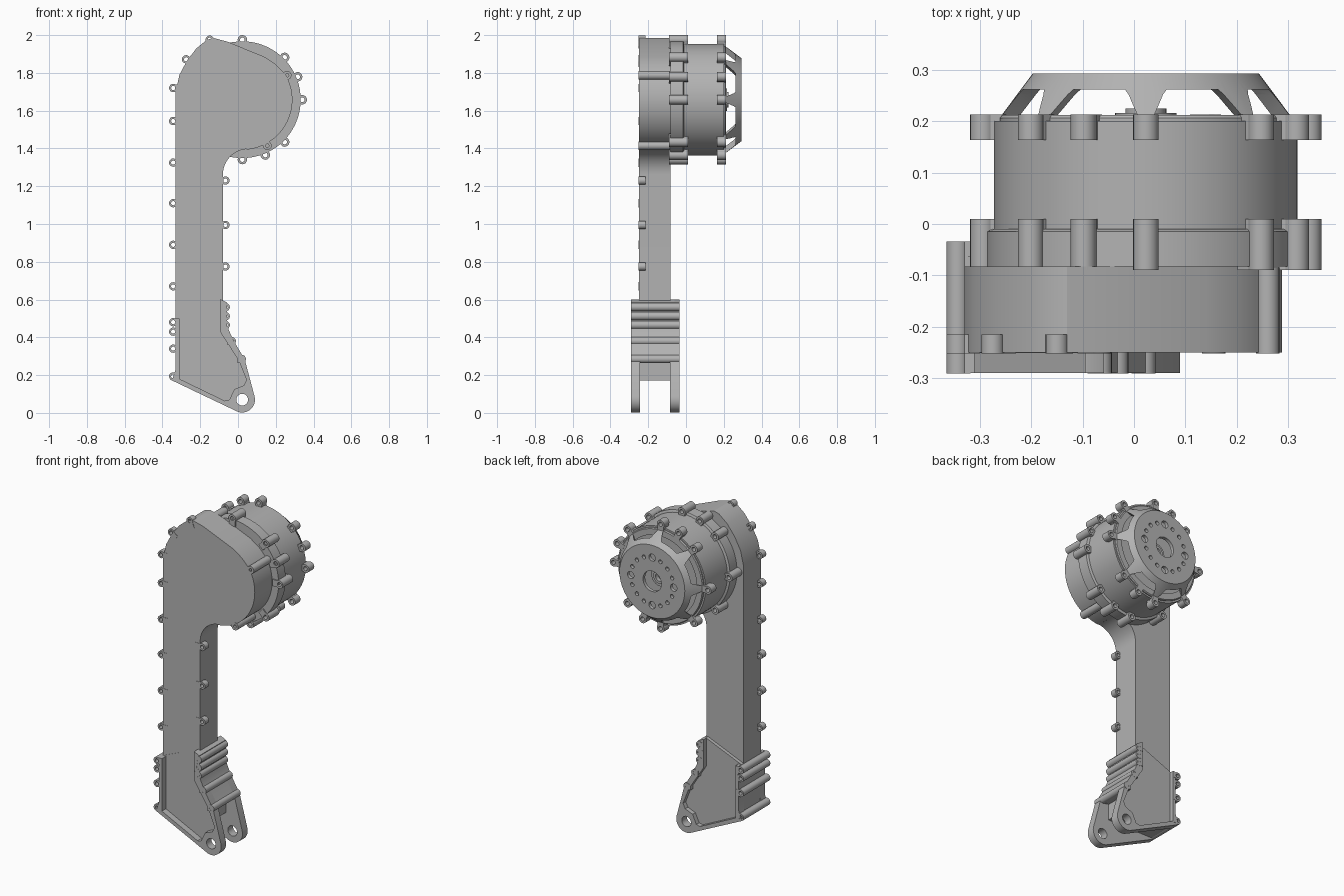
import bpy, bmesh
from math import sin, cos, radians, tau, hypot
from mathutils import Matrix, Vector

if "Cube" in bpy.data.objects:
    bpy.data.objects.remove(bpy.data.objects["Cube"])

gray = bpy.data.materials.new("machined_gray")
gray.use_nodes = True
gray.diffuse_color = (0.45, 0.45, 0.45, 1)
gray.node_tree.nodes["Principled BSDF"].inputs["Base Color"].default_value = gray.diffuse_color

CX, CZ = 0.023, 1.658            # motor axis, running along y
PIVOT = (0.022, 0.07)            # fork pin axis


def arc(cx, cz, r, a0, a1, n):
    steps = [radians(a0 + (a1 - a0) * i / n) for i in range(n + 1)]
    return [(cx + r * cos(a), cz + r * sin(a)) for a in steps]


def prism(bm, pts, y0, y1):
    """Extrude an x-z outline along y."""
    front = [bm.verts.new((x, y0, z)) for x, z in pts]
    back = [bm.verts.new((x, y1, z)) for x, z in pts]
    bm.faces.new(front)
    bm.faces.new(back[::-1])
    for i in range(len(pts)):
        j = (i + 1) % len(pts)
        bm.faces.new((front[i], back[i], back[j], front[j]))


def revolve(bm, cx, cz, profile, n=24):
    """Spin a closed (radius, y) profile about a y-parallel axis."""
    rings = []
    for k in range(n):
        a = tau * k / n
        rings.append([bm.verts.new((cx + r * cos(a), y, cz + r * sin(a))) for r, y in profile])
    m = len(profile)
    for k in range(n):
        p, q = rings[k], rings[(k + 1) % n]
        for i in range(m):
            j = (i + 1) % m
            if profile[i][0] + profile[j][0] > 0:
                bm.faces.new((p[i], p[j], q[j], q[i]))


def tube(bm, x, z, r, hole, y0, y1, n=20):
    revolve(bm, x, z, [(r, y0), (r, y1), (hole, y1), (hole, y0)], n)


def lug(bm, x, z, dx, dz, r, y0, y1, depth=0.03):
    """Bolt ear: a ring with a web running inward against (dx, dz)."""
    tube(bm, x, z, r, r * 0.5, y0, y1)
    d = hypot(dx, dz)
    dx, dz = dx / d, dz / d
    web = [(-0.6, r * 0.8), (-0.6, -r * 0.8)]
    near = [(x + dx * s * r - dz * t, z + dz * s * r + dx * t) for s, t in web]
    far = [(px - dx * depth, pz - dz * depth) for px, pz in near]
    prism(bm, [near[0], near[1], far[1], far[0]], y0, y1)


def finish(name, bm, cutter=None):
    bmesh.ops.remove_doubles(bm, verts=bm.verts, dist=1e-6)
    bmesh.ops.recalc_face_normals(bm, faces=bm.faces)
    mesh = bpy.data.meshes.new(name)
    bm.to_mesh(mesh)
    bm.free()
    ob = bpy.data.objects.new(name, mesh)
    bpy.context.collection.objects.link(ob)
    if cutter:
        mod = ob.modifiers.new("cut", 'BOOLEAN')
        mod.operation, mod.solver, mod.object = 'DIFFERENCE', 'EXACT', cutter
        graph = bpy.context.evaluated_depsgraph_get()
        mesh = bpy.data.meshes.new_from_object(ob.evaluated_get(graph))
        ob.modifiers.clear()
        ob.data = mesh
        bpy.data.objects.remove(cutter)
    mesh.materials.clear()
    mesh.materials.append(gray)
    mesh.shade_smooth()
    mesh.set_sharp_from_angle(angle=radians(30))
    return ob


# Arm and head housing
bm = bmesh.new()
outline = [(-0.33, 0.3), (-0.33, 1.7), (-0.31, 1.79), (-0.27, 1.865), (-0.22, 1.93),
           (-0.165, 1.975), (-0.13, 1.985), (-0.055, 1.965), (0.14, 1.885), (0.2, 1.845)]
outline += arc(CX, CZ, 0.265, 30, -85, 30) + arc(0.055, 1.262, 0.135, 95, 180, 14)
outline += [(-0.08, 0.3)]
prism(bm, outline, -0.25, -0.083)
finish("arm_housing", bm)

# Bolt ears along the arm edge
bm = bmesh.new()
for z in (0.67, 0.89, 1.11, 1.325, 1.545, 1.72):
    lug(bm, -0.343, z, -1, 0, 0.022, -0.252, -0.215)
for z in (0.775, 0.995, 1.23):
    lug(bm, -0.067, z, 1, 0, 0.022, -0.252, -0.215)
for x, z in ((-0.275, 1.872), (-0.15, 1.976)):
    lug(bm, x, z, x + 0.05, z - 1.7, 0.022, -0.252, -0.215)
finish("arm_bolt_ears", bm)

# Long bolt posts on the round side of the head
bm = bmesh.new()
for x, z in ((0.26, 1.787), (0.155, 1.415)):
    tube(bm, x, z, 0.023, 0.009, -0.252, -0.085)
finish("head_bolt_posts", bm)

# Motor flange, drum and recessed shaft boss
bm = bmesh.new()
revolve(bm, CX, CZ, [(0, -0.083), (0.309, -0.083), (0.309, -0.015), (0.3, -0.01), (0, -0.01)], 72)
finish("motor_flange", bm)
bm = bmesh.new()
revolve(bm, CX, CZ, [(0, -0.02), (0.295, -0.02), (0.295, 0.2), (0, 0.2)], 72)
finish("motor_drum", bm)
bm = bmesh.new()
tube(bm, CX, CZ, 0.06, 0.025, 0.195, 0.216, 32)
tube(bm, CX, CZ, 0.04, 0.025, 0.2, 0.225, 32)
finish("shaft_boss", bm)

# Bolt ears around both ends of the drum
ear_angles = [45 * i for i in range(8)] + [22.5, 112.5, 292.5]
for name, y0, y1 in (("flange_bolt_ears", -0.09, 0.01), ("drum_bolt_ears", 0.163, 0.213)):
    bm = bmesh.new()
    for deg in ear_angles:
        dx, dz = cos(radians(deg)), sin(radians(deg))
        lug(bm, CX + 0.317 * dx, CZ + 0.317 * dz, dx, dz, 0.025, y0, y1)
    finish(name, bm)

# Cutters for the end cap: eight tapered windows and a ring of holes
cut = bmesh.new()
for i in range(8):
    turn = Matrix.Rotation(radians(45 * i + 22.5), 3, 'Y')
    shape = [(-0.092, 0.212), (0.092, 0.212), (0.064, 0.252), (0.054, 0.262),
             (-0.054, 0.262), (-0.064, 0.252)]
    rings = [[cut.verts.new(turn @ Vector((r, y, t)) + Vector((CX, 0, CZ))) for t, y in shape]
             for r in (0.17, 0.36)]
    cut.faces.new(rings[0])
    cut.faces.new(rings[1][::-1])
    for k in range(6):
        j = (k + 1) % 6
        cut.faces.new((rings[0][k], rings[1][k], rings[1][j], rings[0][j]))
for i in range(16):
    a = tau * i / 16
    r = 0.022 if i % 4 == 0 else 0.012
    revolve(cut, CX + 0.145 * cos(a), CZ + 0.145 * sin(a), [(0, 0.266), (r, 0.266), (r, 0.31), (0, 0.31)], 16)
revolve(cut, CX, CZ, [(0, 0.266), (0.062, 0.266), (0.062, 0.31), (0, 0.31)], 32)
cap_cutter = finish("cap_cutter", cut)
cap_cutter.hide_render = True

# Vented conical end cap
bm = bmesh.new()
revolve(bm, CX, CZ, [(0.285, 0.198), (0.285, 0.206), (0.22, 0.293), (0, 0.293),
                     (0, 0.272), (0.2, 0.272), (0.255, 0.198)], 64)
finish("vented_end_cap", bm, cap_cutter)

# Fork bracket: outline, raised rim and core
right_edge = [(-0.09, 0.6), (-0.058, 0.585), (-0.058, 0.46), (-0.025, 0.385), (0.035, 0.285)]
left_edge = [(-0.35, 0.172), (-0.33, 0.23), (-0.33, 0.5)]
bracket = right_edge + arc(*PIVOT, 0.068, 14, -116, 16) + left_edge
inner = [(-0.31, 0.5), (-0.31, 0.18), (-0.07, 0.064), (-0.045, 0.07), (-0.02, 0.125),
         (0.03, 0.145), (0.045, 0.175), (0.005, 0.275), (-0.095, 0.43), (-0.095, 0.6)]


def pin_cutter():
    bm = bmesh.new()
    revolve(bm, *PIVOT, [(0, -0.4), (0.031, -0.4), (0.031, 0.1), (0, 0.1)], 32)
    ob = finish("pin_cutter", bm)
    ob.hide_render = True
    return ob


for side, panel, rim in (("front", (-0.251, -0.243), (-0.29, -0.247)),
                         ("back", (-0.085, -0.062), (-0.066, -0.035))):
    bm = bmesh.new()
    prism(bm, bracket, *panel)
    finish(side + "_fork_plate", bm, pin_cutter())
    bm = bmesh.new()
    prism(bm, bracket + inner, *rim)
    finish(side + "_fork_rim", bm, pin_cutter())

bm = bmesh.new()
prism(bm, right_edge + [(0.03, 0.27), (-0.02, 0.27), (-0.02, 0.172), (-0.33, 0.172), (-0.33, 0.5)],
      -0.248, -0.07)
finish("fork_core", bm)

# Full-depth bolt ribs on the bracket sides
bm = bmesh.new()
for x, z, d in ((-0.065, 0.56, 1), (-0.065, 0.512, 1), (-0.065, 0.465, 1), (-0.033, 0.38, 1), (0.02, 0.285, 1),
                (-0.343, 0.48, -1), (-0.343, 0.43, -1), (-0.343, 0.34, -1), (-0.343, 0.193, -1)):
    lug(bm, x, z, d, 0, 0.022, -0.291, -0.034, 0.012)
finish("bracket_ribs", bm)
